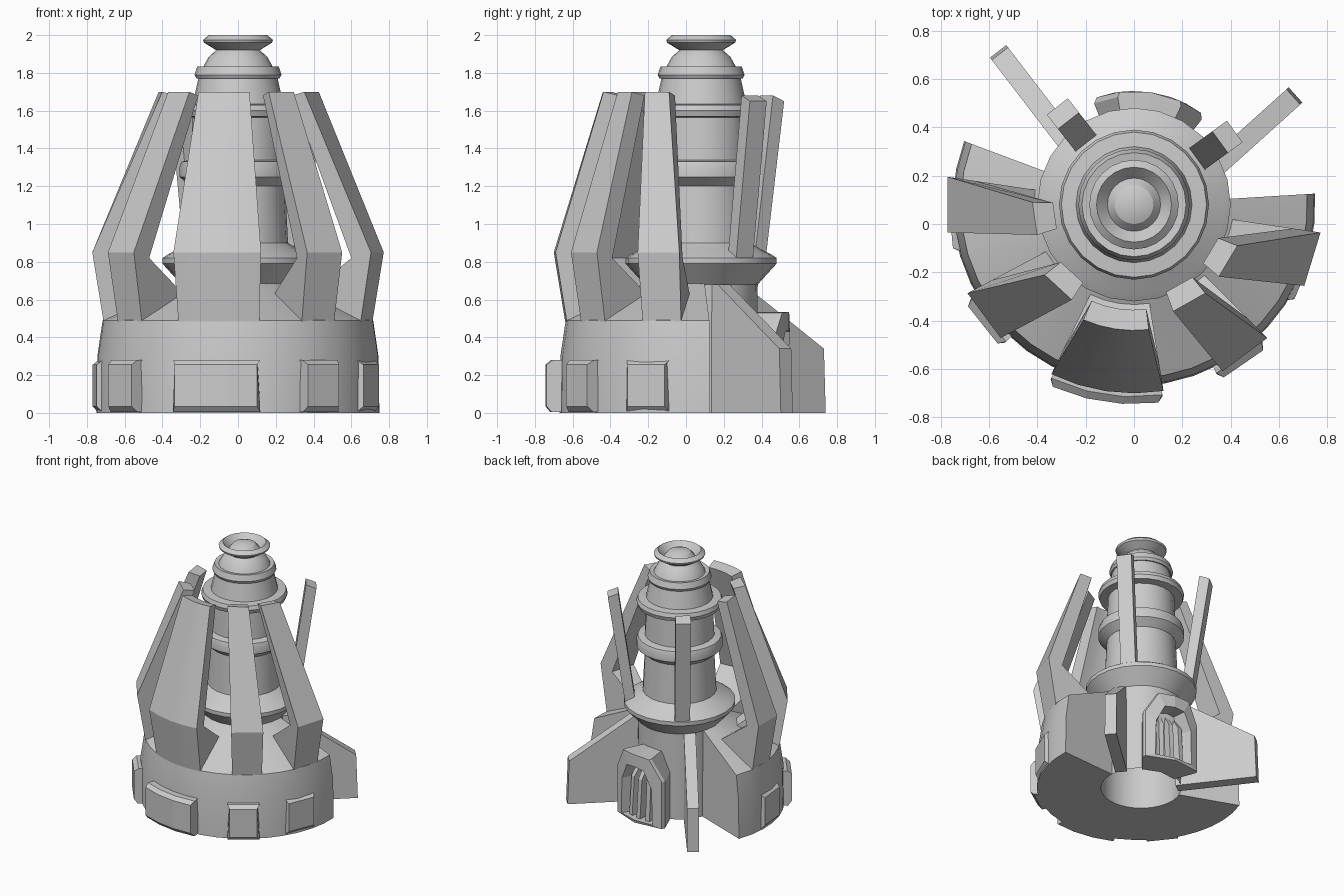
import bpy, bmesh
from math import sin, cos, radians
from mathutils import Vector

if "Cube" in bpy.data.objects:
    bpy.data.objects.remove(bpy.data.objects["Cube"])

CY = 0.08        # y of the tower axis
AXIS = 261.5     # direction the armoured front faces, degrees


def polar(r, deg, z):
    a = radians(deg)
    return Vector((r * cos(a), CY + r * sin(a), z))


def finish(bm, name, smooth=0):
    bmesh.ops.recalc_face_normals(bm, faces=bm.faces[:])
    me = bpy.data.meshes.new(name)
    bm.to_mesh(me)
    bm.free()
    ob = bpy.data.objects.new(name, me)
    bpy.context.collection.objects.link(ob)
    if smooth:
        bpy.ops.object.select_all(action='DESELECT')
        ob.select_set(True)
        bpy.context.view_layer.objects.active = ob
        bpy.ops.object.shade_smooth_by_angle(angle=radians(smooth))
    return ob


def bridge(bm, loops):
    n = len(loops[0])
    for a, b in zip(loops, loops[1:]):
        for j in range(n):
            k = (j + 1) % n
            bm.faces.new((a[j], a[k], b[k], b[j]))


def sector(name, profile, offset, n, smooth=0):
    """Wedge around the tower: profile points are (radius, z, half angle[, slew])."""
    bm = bmesh.new()
    loops = []
    for i in range(n + 1):
        t = 2 * i / n - 1
        loops.append([bm.verts.new(polar(r, AXIS + offset + t * h + sum(slew), z))
                      for r, z, h, *slew in profile])
    bridge(bm, loops)
    bm.faces.new(loops[0])
    bm.faces.new(loops[-1])
    return finish(bm, name, smooth)


def lathe(name, profile, n):
    bm = bmesh.new()
    rings = [[bm.verts.new(polar(r, 360 * i / n, z)) for i in range(n)] for r, z in profile]
    bridge(bm, rings)
    bm.faces.new(rings[0])
    return finish(bm, name, 28)


def plate(name, pts, angle, width, shift=0):
    """Flat slab along an angle: pts are (distance, z), shifted sideways off the axis."""
    bm = bmesh.new()
    side = Vector((-sin(radians(angle)), cos(radians(angle)), 0))
    loops = [[bm.verts.new(polar(r, angle, z) + (shift + s * width / 2) * side) for r, z in pts]
             for s in (-1, 1)]
    bridge(bm, loops)
    bm.faces.new(loops[0])
    bm.faces.new(loops[1])
    return finish(bm, name)


# central tower, from the domed dish on top to the open foot of the column
lathe("tower", [
    (0.04, 2.0), (0.08, 1.985), (0.11, 1.95), (0.155, 2.0), (0.185, 1.975), (0.18, 1.96),
    (0.115, 1.92), (0.155, 1.885), (0.18, 1.84), (0.185, 1.83), (0.215, 1.835), (0.23, 1.79),
    (0.22, 1.77), (0.21, 1.77), (0.24, 1.635), (0.30, 1.63), (0.31, 1.60), (0.30, 1.57),
    (0.24, 1.565), (0.25, 1.34), (0.30, 1.33), (0.31, 1.30), (0.31, 1.25), (0.25, 1.20),
    (0.265, 0.90), (0.31, 0.87), (0.37, 0.84), (0.40, 0.82), (0.40, 0.79), (0.30, 0.68),
    (0.29, 0.0)], 24)

# armoured base wedge
sector("base", [(0.29, 0, 102), (0.75, 0, 102), (0.745, 0.3, 102), (0.717, 0.49, 102),
                (0.29, 0.69, 102)], 0, 22, 25)


# upright armour ribs leaning in toward the tower, with a gusset down to the base
def rib(name, offset, half, top, n, slew=0):
    th = half * (0.87 if half > 10 else 1.1)
    sector(name, [(0.72, 0.485, half), (0.78, 0.85, half), (top, 1.70, th, slew),
                  (top - 0.085, 1.68, th, slew), (0.665, 0.82, half), (0.41, 0.63, half),
                  (0.41, 0.485, half)], offset, n, 25)


rib("front_rib", 0, 17.5, 0.52, 4)
rib("left_middle_rib", -45, 8.5, 0.47, 1, 11)
rib("right_middle_rib", 45, 8.5, 0.47, 1, -7)
rib("left_side_rib", -81.5, 8.5, 0.42, 1, 8)
rib("right_side_rib", 81.5, 8.5, 0.46, 1, -14)


# raised blocks around the foot of the base
def block(name, offset, half, r, n):
    sector(name, [(0.70, 0.005, half), (r - 0.025, 0.005, half), (r, 0.035, half - 1.5),
                  (r, 0.255, half - 1.5), (r - 0.03, 0.28, half), (0.70, 0.28, half)], offset, n)


block("front_block", 0, 17, 0.825, 3)
for s, label in ((-1, "left"), (1, "right")):
    block(f"{label}_middle_block", s * 43, 8.5, 0.805, 1)
    block(f"{label}_side_block", s * 76, 9.5, 0.77, 1)

# rear fins
for label, angle, tip, shift in (("right", 42, 0.80, -0.11), ("left", 127.5, 0.845, 0.06)):
    plate(f"{label}_fin", [(0.25, 0), (tip, 0), (tip - 0.012, 0.34), (0.30, 0.68), (0.25, 0.68)],
          angle, 0.085, shift)

# leaning struts standing on the collar
for s, label in ((-1, "right"), (1, "left")):
    plate(f"{label}_strut", [(0.315, 0.81), (0.39, 0.81), (0.515, 1.65), (0.44, 1.68)],
          AXIS - 179.5 + s * 46, 0.11)

# rear arched doorway: loops of (radius, width scale, arch outline)
outer = [(-30, 0), (-30, 0.37), (-17, 0.53), (0, 0.535), (17, 0.53), (30, 0.37), (30, 0), (0, 0)]
inner = [(-19, 0.02), (-18, 0.30), (-10, 0.43), (0, 0.44), (10, 0.43), (18, 0.30), (19, 0.02), (0, 0.02)]
bm = bmesh.new()
loops = [[bm.verts.new(polar(r, AXIS - 180 + a * k, z)) for a, z in pts]
         for r, k, pts in ((0.27, 1, outer), (0.45, 1, outer), (0.47, 0.92, outer),
                           (0.47, 1, inner), (0.36, 0.9, inner))]
bridge(bm, loops)
bm.faces.new(loops[-1])
finish(bm, "doorway")

# upright bars inside the doorway
for i, a in enumerate((-11, 0, 11)):
    plate(f"door_bar_{i + 1}", [(0.33, 0.02), (0.43, 0.02), (0.41, 0.32), (0.36, 0.40), (0.33, 0.40)],
          AXIS - 180 + a, 0.035)
